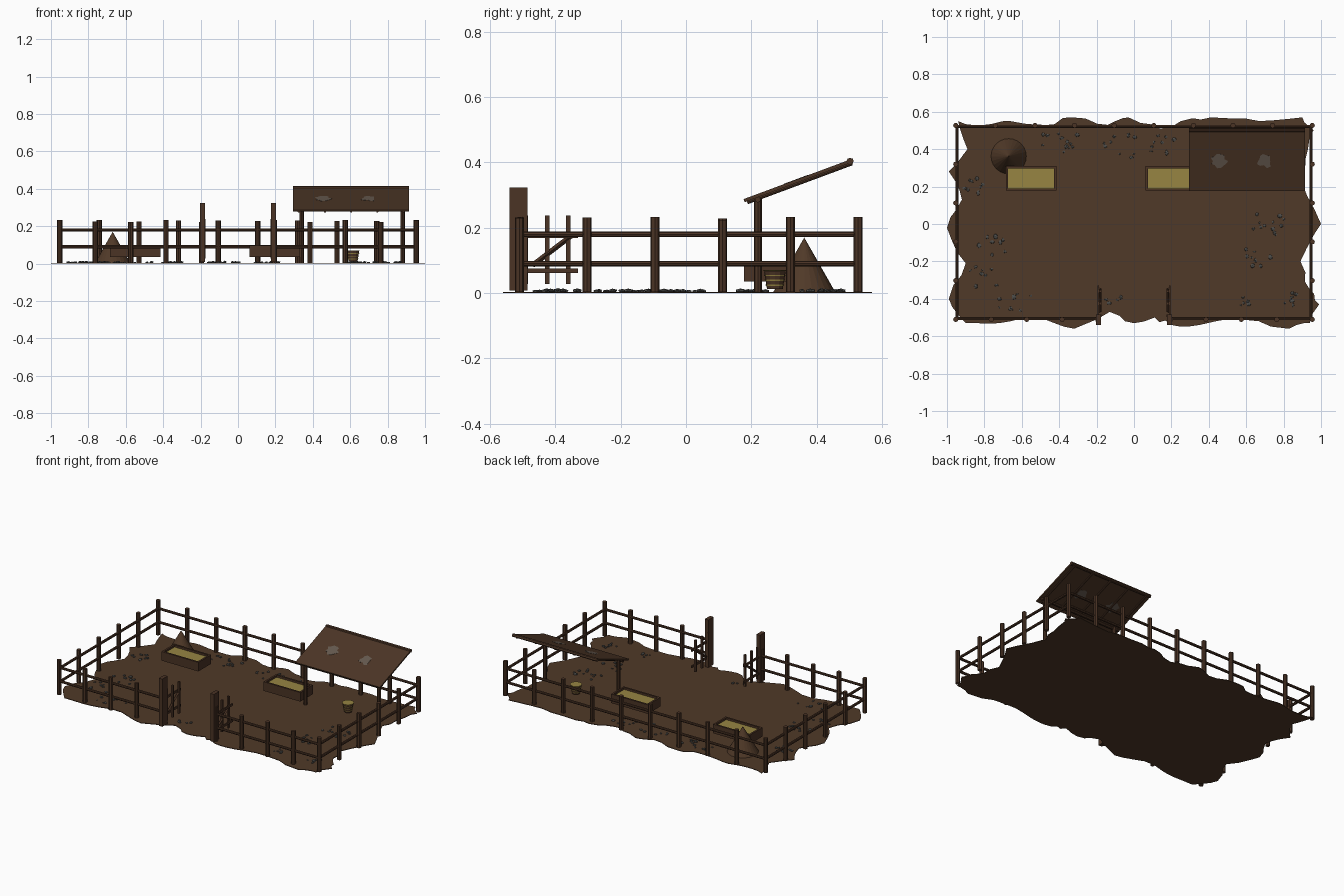
import bpy, bmesh, math, random
from mathutils import Vector

random.seed(4)
if "Cube" in bpy.data.objects:
    bpy.data.objects.remove(bpy.data.objects["Cube"])


def material(name, *rgb):
    m = bpy.data.materials.new(name)
    m.use_nodes = True
    m.diffuse_color = (*rgb, 1)
    bsdf = m.node_tree.nodes["Principled BSDF"]
    bsdf.inputs["Base Color"].default_value = (*rgb, 1)
    bsdf.inputs["Roughness"].default_value = 0.9
    return m


mud = material("mud brown", 0.08, 0.041, 0.021)
wood = material("dark wood", 0.069, 0.033, 0.018)
boards = material("roof boards", 0.072, 0.036, 0.019)
straw = material("straw yellow", 0.31, 0.235, 0.055)
stone = material("stone grey", 0.075, 0.075, 0.07)
patch = material("patch grey", 0.13, 0.1, 0.077)


def finish(name, bm, mat):
    bmesh.ops.recalc_face_normals(bm, faces=bm.faces)
    me = bpy.data.meshes.new(name)
    bm.to_mesh(me)
    bm.free()
    me.materials.append(mat)
    ob = bpy.data.objects.new(name, me)
    bpy.context.collection.objects.link(ob)
    return ob


def add_pole(bm, a, b, r, r2=None, sides=8):
    """Round pole or cone between two points."""
    a, b = Vector(a), Vector(b)
    d = b - a
    new = bmesh.ops.create_cone(bm, cap_ends=True, segments=sides, radius1=r,
                                radius2=r if r2 is None else r2, depth=d.length)["verts"]
    turn = d.to_track_quat("Z", "Y")
    for v in new:
        v.co = turn @ v.co + (a + b) / 2


def add_box(bm, lo, hi):
    lo, hi = Vector(lo), Vector(hi)
    for v in bmesh.ops.create_cube(bm, size=1)["verts"]:
        v.co = (lo + hi) / 2 + Vector(c * s for c, s in zip(v.co, hi - lo))


def plate(name, points, z, thick, mat):
    bm = bmesh.new()
    face = bm.faces.new([bm.verts.new((x, y, z)) for x, y in points])
    ext = bmesh.ops.extrude_face_region(bm, geom=[face])["geom"]
    for v in ext:
        if isinstance(v, bmesh.types.BMVert):
            v.co.z += thick
    return finish(name, bm, mat)


# Muddy ground with a ragged rim
rim = [(-.94, .55), (-.8, .53), (-.66, .55), (-.46, .53), (-.33, .57), (-.14, .53),
       (-.03, .57), (.14, .51), (.25, .55), (.41, .57), (.67, .55), (.9, .57), (.96, .5),
       (.93, .4), (.89, .24), (1, 0), (.89, -.2), (.94, -.35), (.99, -.43), (.94, -.53),
       (.83, -.56), (.57, -.51), (.35, -.54), (.2, -.54), (.11, -.5), (0, -.53),
       (-.13, -.47), (-.32, -.56), (-.5, -.5), (-.72, -.53), (-.9, -.53), (-.99, -.4),
       (-.9, -.21), (-1, -.02), (-.92, .13), (-.99, .28), (-.89, .4)]
ragged = []
for i, p in enumerate(rim):
    q = rim[(i + 1) % len(rim)]
    ragged.append(p)
    for t in (0.33, 0.67):
        ragged.append([max(-1, min(1, u + (v - u) * t + random.uniform(-.012, .012)))
                       for u, v in zip(p, q)])
plate("ground", ragged, 0, 0.004, mud)

# Fence: posts and two rails on every run
X, FRONT, BACK, GATE = 0.953, -0.51, 0.527, 0.195


def fence(name, a, b, bays, inset):
    a, b = Vector((*a, 0)), Vector((*b, 0))
    bm = bmesh.new()
    for i in range(bays + 1):
        p = a.lerp(b, i / bays)
        top = 0.225 + random.uniform(-.004, .008)
        add_pole(bm, p + Vector((0, 0, .004)), p + Vector((0, 0, top)), .014)
    finish(name + "_posts", bm, wood)
    bm = bmesh.new()
    for z in (0.09, 0.18):
        off = Vector((*inset, z))
        add_pole(bm, a + off, b + off, .0085)
    finish(name + "_rails", bm, wood)


fence("back_fence", (-X, BACK), (X, BACK), 9, (0, -.005))
for side, s in (("left", 1), ("right", -1)):
    fence(side + "_fence", (s * X, FRONT), (s * X, BACK), 5, (-s * .006, 0))
    fence("front_fence_" + side, (s * X, FRONT), (s * GATE, FRONT), 4, (0, .004))

    # Tall gate post and open gate leaf
    bm = bmesh.new()
    add_box(bm, (s * .176, -.54, .008), (s * .202, -.485, .323))
    finish("gate_post_" + side, bm, wood)
    bm = bmesh.new()
    for y in (-.49, -.425, -.36):
        add_box(bm, (s * .175, y - .007, .028), (s * .187, y + .007, .238))
    for z in (.068, .175):
        add_box(bm, (s * .187, -.5, z - .007), (s * .195, -.33, z + .007))
    add_pole(bm, (s * .183, -.47, .085), (s * .183, -.345, .18), .008, sides=4)
    finish("gate_leaf_" + side, bm, wood)

# Lean-to shelter: sloping roof on a sloped frame
L, R = 0.295, 0.915
F, B = Vector((0, .178, .283)), Vector((0, .512, .407))
slope = math.atan2(B.z - F.z, B.y - F.y)


def on_roof(x, t, lift=0):
    p = F.lerp(B, t)
    return Vector((x, p.y - lift * math.sin(slope), p.z + lift * math.cos(slope)))


bm = bmesh.new()
half = (B - F).length / 2
add_box(bm, (-(R - L) / 2, -half, -.005), ((R - L) / 2, half, .005))
roof = finish("shelter_roof", bm, boards)
roof.location = on_roof((L + R) / 2, .5)
roof.rotation_euler.x = slope

bm = bmesh.new()
for i in range(5):
    x = L + .03 + i * (R - L - .06) / 4
    add_pole(bm, on_roof(x, .02, -.008), on_roof(x, .98, -.008), .006)
add_pole(bm, on_roof(L, .97), on_roof(R, .97), .011)
add_pole(bm, (L + .01, .22, .286), (R - .01, .22, .286), .009)
finish("shelter_beams", bm, wood)
bm = bmesh.new()
for x in (.34, .88):
    add_pole(bm, (x, .22, .004), (x, .22, .292), .012)
finish("shelter_posts", bm, wood)

# Worn patches showing on both sides of the roof
for i, x in enumerate((.455, .7)):
    blob = []
    for k in range(14):
        a = math.tau * k / 14
        r = random.uniform(.028, .052)
        blob.append((r * math.cos(a), .85 * r * math.sin(a)))
    worn = plate(f"roof_patch_{i + 1}", blob, -.006, .012, patch)
    worn.location = on_roof(x, .48)
    worn.rotation_euler.x = slope

# Feeding troughs filled with straw
for i, x in enumerate((-.55, .197)):
    bm = bmesh.new()
    add_box(bm, (x - .135, .178, .036), (x + .135, .31, .046))
    for y in (.178, .298):
        add_box(bm, (x - .135, y, .036), (x + .135, y + .012, .096))
    for e in (-.135, .123):
        add_box(bm, (x + e, .178, .036), (x + e + .012, .31, .096))
    finish(f"trough_{i + 1}", bm, wood)
    bm = bmesh.new()
    add_box(bm, (x - .123, .19, .046), (x + .123, .298, .083))
    finish(f"trough_straw_{i + 1}", bm, straw)

# Dung heap
bm = bmesh.new()
add_pole(bm, (-.67, .362, .003), (-.67, .362, .17), .095, 0, 24)
finish("heap", bm, mud)

# Woven basket with straw-coloured hoops
bm = bmesh.new()
add_pole(bm, (.615, .272, .012), (.615, .272, .066), .024, .033, 12)
finish("basket", bm, wood)
bm = bmesh.new()
for k in range(4):
    z, r = .022 + k * .015, .0275 + k * .0025
    add_pole(bm, (.615, .272, z), (.615, .272, z + .004), r, r + .001, 12)
finish("basket_hoops", bm, straw)

# Loose stones in scattered groups: centre, spread, count
bm = bmesh.new()
groups = [(-.85, .2, .07, 8), (-.78, -.1, .1, 8), (-.8, -.28, .08, 9), (-.63, -.42, .09, 9),
          (-.4, .43, .1, 12), (-.08, .42, .1, 9), (.15, .43, .08, 8), (.7, 0, .1, 12),
          (.65, -.18, .08, 9), (.84, -.4, .05, 7), (.62, -.42, .06, 5), (-.1, -.43, .06, 5)]
for cx, cy, spread, count in groups:
    for _ in range(count):
        size = random.uniform(.006, .012)
        c = Vector((cx + random.uniform(-spread, spread),
                    cy + random.uniform(-spread, spread) * .7, .003 + size * .4))
        stretch = Vector((random.uniform(.8, 1.4), random.uniform(.8, 1.4), .6))
        for v in bmesh.ops.create_icosphere(bm, subdivisions=1, radius=size)["verts"]:
            v.co = c + v.co * stretch * random.uniform(.85, 1.1)
finish("stones", bm, stone)
